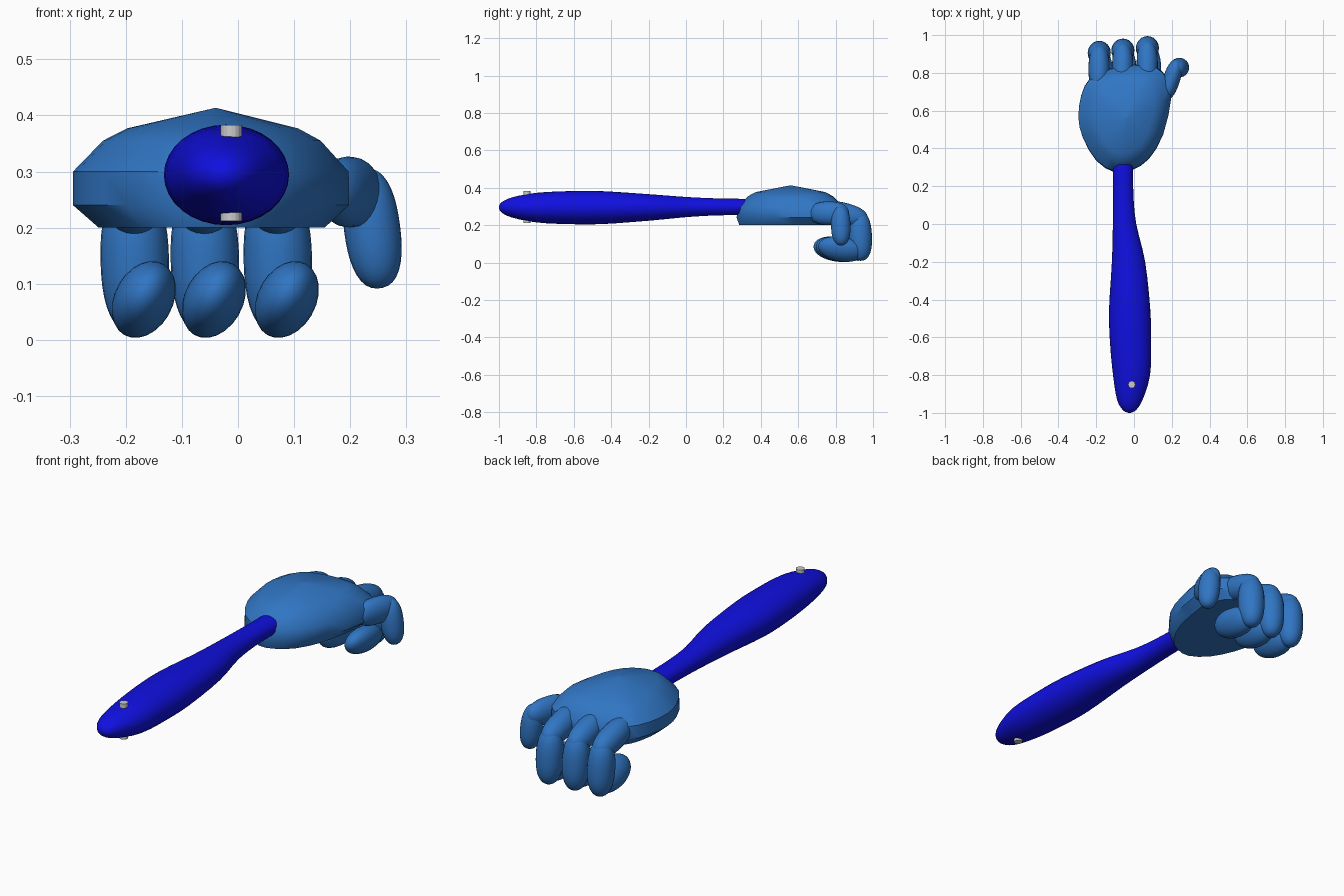
import bpy, bmesh, math
from mathutils import Vector

cube = bpy.data.objects.get("Cube")
if cube:
    bpy.data.objects.remove(cube, do_unlink=True)


def material(name, rgb):
    m = bpy.data.materials.new(name)
    m.use_nodes = True
    m.diffuse_color = (*rgb, 1)
    m.node_tree.nodes["Principled BSDF"].inputs["Base Color"].default_value = (*rgb, 1)
    return m


skin_blue = material("skin_blue", (0.03, 0.18, 0.55))
grip_blue = material("grip_blue", (0.005, 0.005, 0.75))


def smooth_points(points, steps, closed):
    """Catmull-Rom interpolation through the given points."""
    pts = [Vector(p) for p in points]
    n = len(pts)
    pick = (lambda i: pts[i % n]) if closed else (lambda i: pts[max(0, min(n - 1, i))])
    out = []
    for i in range(n if closed else n - 1):
        a, b, c, d = (pick(i + k) for k in (-1, 0, 1, 2))
        for s in range(steps):
            t = s / steps
            out.append(b + (c - a) * (t / 2) + (2 * a - 5 * b + 4 * c - d) * (t * t / 2)
                       + (3 * b - a - 3 * c + d) * (t ** 3 / 2))
    return out if closed else out + [pts[-1]]


def loft(name, rings, mat, angle=40):
    """Skin a list of equal-length rings and cap both ends."""
    bm = bmesh.new()
    loops = [[bm.verts.new(p) for p in ring] for ring in rings]
    n = len(loops[0])
    for low, high in zip(loops, loops[1:]):
        for i in range(n):
            j = (i + 1) % n
            bm.faces.new((low[i], low[j], high[j], high[i]))
    bm.faces.new(loops[0])
    bm.faces.new(loops[-1])
    bmesh.ops.recalc_face_normals(bm, faces=bm.faces)
    mesh = bpy.data.meshes.new(name)
    bm.to_mesh(mesh)
    bm.free()
    ob = bpy.data.objects.new(name, mesh)
    bpy.context.collection.objects.link(ob)
    mesh.materials.append(mat)
    bpy.ops.object.select_all(action="DESELECT")
    ob.select_set(True)
    bpy.context.view_layer.objects.active = ob
    bpy.ops.object.shade_smooth_by_angle(angle=math.radians(angle))
    return ob


def circle(n):
    return [(math.cos(math.tau * i / n), math.sin(math.tau * i / n)) for i in range(n)]


def segment(name, a, b, ru, rv, side=(1, 0, 0), power=2.4):
    """Rounded finger segment from a to b with an elliptical section."""
    a, b = Vector(a), Vector(b)
    w = (b - a).normalized()
    u = Vector(side)
    u = (u - w * u.dot(w)).normalized()
    v = w.cross(u)
    rings = []
    for i in range(19):
        t = -math.cos(math.pi * (0.02 + 0.96 * i / 18))
        r = (1 - abs(t) ** power) ** (1 / power)
        centre = a.lerp(b, (t + 1) / 2)
        rings.append([centre + u * (c * ru * r) + v * (s * rv * r) for c, s in circle(24)])
    return loft(name, rings, skin_blue, 60)


# Handle: y, centre x, half width, centre z, half height
handle_stations = [
    (-1, -0.024, 0.006, 0.295, 0.006), (-0.985, -0.024, 0.035, 0.295, 0.028),
    (-0.93, -0.022, 0.068, 0.295, 0.054), (-0.8, -0.013, 0.098, 0.294, 0.079),
    (-0.63, -0.018, 0.109, 0.294, 0.088), (-0.45, -0.023, 0.109, 0.294, 0.088),
    (-0.2, -0.029, 0.088, 0.295, 0.071), (0, -0.05, 0.062, 0.297, 0.054),
    (0.15, -0.057, 0.054, 0.298, 0.046), (0.315, -0.058, 0.053, 0.298, 0.043)]
loft("handle", [[(cx + c * rx, y, cz + s * rz) for c, s in circle(32)]
                for y, cx, rx, cz, rz in smooth_points(handle_stations, 3, False)],
     grip_blue)

# Hanging pin through the end of the handle
bpy.ops.mesh.primitive_cylinder_add(vertices=16, radius=0.019, depth=0.171,
                                    location=(-0.012, -0.85, 0.2975))
bpy.context.object.name = "handle_pin"

# Palm: one outline stacked at several heights
outline = smooth_points([
    (-0.1, 0.272), (-0.2, 0.335), (-0.27, 0.455), (-0.294, 0.56), (-0.28, 0.68),
    (-0.23, 0.775), (-0.12, 0.825), (0.02, 0.845), (0.12, 0.83), (0.175, 0.77),
    (0.197, 0.67), (0.155, 0.475), (0.08, 0.345), (-0.01, 0.285)], 2, True)
levels = [(0.2, 0.82, 0.95), (0.24, 1, 1), (0.3, 1, 0.98), (0.355, 0.79, 0.79),
          (0.377, 0.62, 0.65), (0.413, 0.01, 0.01)]
loft("palm", [[(-0.04 + (p.x + 0.04) * sx, 0.56 + (p.y - 0.56) * sy, z) for p in outline]
              for z, sx, sy in levels], skin_blue)

# Three curled fingers: x position, y shift
for name, x, dy in (("outer", -0.185, -0.025), ("middle", -0.06, -0.013), ("inner", 0.07, 0)):
    segment(name + "_finger_base", (x, 0.72 + dy, 0.29), (x, 0.97 + dy, 0.225), 0.056, 0.062)
    segment(name + "_finger_middle", (x - 0.002, 0.925 + dy, 0.275), (x + 0.004, 0.937 + dy, 0.01),
            0.061, 0.063)
    segment(name + "_finger_tip", (x + 0.022, 0.708 + dy, 0.092), (x + 0.012, 0.95 + dy, 0.052),
            0.052, 0.07, (0.85, 0, -0.5), 2.1)

# Thumb
segment("thumb_base", (0.165, 0.66, 0.265), (0.232, 0.87, 0.262), 0.045, 0.063)
segment("thumb_tip", (0.225, 0.825, 0.305), (0.253, 0.83, 0.092), 0.05, 0.052)
